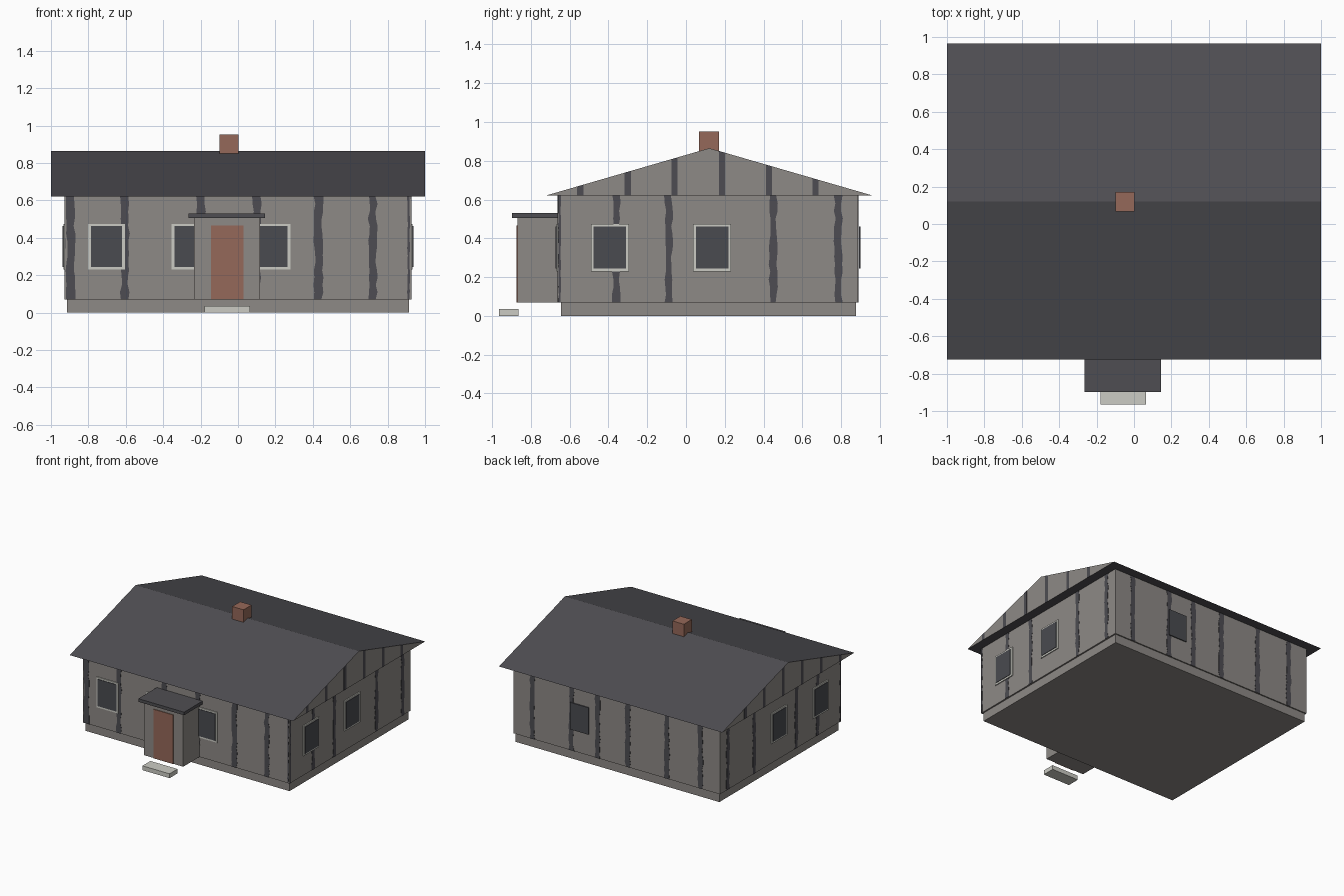
import bpy, bmesh, random
from mathutils import Vector

if "Cube" in bpy.data.objects:
    bpy.data.objects.remove(bpy.data.objects["Cube"])

random.seed(4)


def material(name, rgb):
    m = bpy.data.materials.new(name)
    m.diffuse_color = (*rgb, 1)
    m.use_nodes = True
    m.node_tree.nodes["Principled BSDF"].inputs["Base Color"].default_value = m.diffuse_color
    return m


WALL = material("weathered grey wall", (0.27, 0.252, 0.237))
DARK = material("dark plank gap", (0.075, 0.073, 0.085))
ROOF = material("charcoal roof", (0.078, 0.076, 0.085))
BRICK = material("reddish brown", (0.30, 0.14, 0.10))
PALE = material("pale trim", (0.60, 0.60, 0.55))
GLASS = material("window glass", (0.068, 0.070, 0.080))


def finish(name, bm, *mats):
    bmesh.ops.recalc_face_normals(bm, faces=bm.faces)
    me = bpy.data.meshes.new(name)
    bm.to_mesh(me)
    bm.free()
    for m in mats:
        me.materials.append(m)
    ob = bpy.data.objects.new(name, me)
    bpy.context.collection.objects.link(ob)
    return ob


def box(name, x, y, z, mat):
    bm = bmesh.new()
    bmesh.ops.create_cube(bm, size=1)
    for v in bm.verts:
        v.co = [(a + b) / 2 + c * (b - a) for c, (a, b) in zip(v.co, (x, y, z))]
    return finish(name, bm, mat)


# Wall frames: (u along the wall, z, distance out) -> world position
X, Y0, Y1, GX = 0.925, -0.66, 0.887, 1.0
SIDES = {
    "front": lambda u, z, d: Vector((u, Y0 - d, z)),
    "back": lambda u, z, d: Vector((u, Y1 + d, z)),
    "right": lambda u, z, d: Vector((X + d, u, z)),
    "left": lambda u, z, d: Vector((-X - d, u, z)),
    "right_gable": lambda u, z, d: Vector((GX - 0.001 + d, u, z)),
    "left_gable": lambda u, z, d: Vector((-GX + 0.001 - d, u, z)),
}


def add_plate(bm, side, outline, d0, d1):
    """Extrude a flat (u, z) outline outwards from a wall."""
    f = SIDES[side]
    face = bm.faces.new([bm.verts.new(f(u, z, d0)) for u, z in outline])
    new = bmesh.ops.extrude_face_region(bm, geom=[face])["geom"]
    shift = f(0, 0, d1) - f(0, 0, d0)
    bmesh.ops.translate(bm, vec=shift, verts=[g for g in new if isinstance(g, bmesh.types.BMVert)])


def rect(u0, u1, z0, z1):
    return [(u0, z0), (u1, z0), (u1, z1), (u0, z1)]


# Plinth and main walls
box("plinth", (-0.913, 0.913), (-0.645, 0.877), (0, 0.07), WALL)
box("walls", (-X, X), (Y0, Y1), (0.07, 0.62), WALL)

# Roof prism: gable ends take the wall colour, slopes and soffit the roof colour
EAVE, RIDGE, YF, YR, YB = 0.62, 0.865, -0.725, 0.12, 0.965
bm = bmesh.new()
end = bm.faces.new([bm.verts.new((-GX, y, z)) for y, z in ((YF, EAVE), (YB, EAVE), (YR, RIDGE))])
new = bmesh.ops.extrude_face_region(bm, geom=[end])["geom"]
bmesh.ops.translate(bm, vec=(2 * GX, 0, 0), verts=[g for g in new if isinstance(g, bmesh.types.BMVert)])
bm.normal_update()
for f in bm.faces:
    f.material_index = 1 if abs(f.normal.x) > 0.9 else 0
finish("roof", bm, ROOF, WALL)


# Ragged dark gaps between the planks, as thin plates
def stripes(side, spots):
    bm = bmesh.new()
    for u, w in spots:
        zs = [0.07 + 0.55 * i / 14 for i in range(15)]
        edge = lambda s: [(u + s * w / 2 + random.uniform(-0.006, 0.006) * min(1, w / 0.03), z) for z in zs]
        add_plate(bm, side, edge(-1) + edge(1)[::-1], -0.002, 0.002)
    finish(side + "_plank_gaps", bm, DARK)


stripes("front", [(u, 0.042) for u in (-0.895, -0.605, -0.197, 0.10, 0.43, 0.72)] + [(0.912, 0.012)])
stripes("back", [(u, 0.042) for u in (-0.75, -0.45, -0.10, 0.17, 0.405, 0.755)])
for side in ("right", "left"):
    stripes(side, [(u, 0.036) for u in (-0.36, -0.09, 0.45, 0.785)] + [(-0.652, 0.012)])


# Straight gaps on the gables, cut off at the slope
def slope_z(y):
    run = (YR - YF) if y < YR else (YB - YR)
    return RIDGE - (RIDGE - EAVE) * abs(y - YR) / run


for side in ("right_gable", "left_gable"):
    bm = bmesh.new()
    for u in (-0.545, -0.30, -0.06, 0.185, 0.428, 0.668):
        a, b = u - 0.016, u + 0.016
        add_plate(bm, side, [(a, EAVE), (b, EAVE), (b, slope_z(b)), (a, slope_z(a))], -0.002, 0.002)
    finish(side + "_gaps", bm, DARK)


# Windows: pale surround plate with the glass slightly proud of it
def window(side, u, framed=True):
    if framed:
        bm = bmesh.new()
        add_plate(bm, side, rect(u - 0.098, u + 0.098, 0.23, 0.475), 0, 0.008)
        finish(side + "_window_frame", bm, PALE)
    bm = bmesh.new()
    add_plate(bm, side, rect(u - 0.083, u + 0.083, 0.244, 0.462), 0.004, 0.012)
    finish(side + "_window_glass", bm, GLASS)


for u in (-0.703, -0.257, 0.182):
    window("front", u)
for side in ("right", "left"):
    for u in (-0.393, 0.135):
        window(side, u)
window("back", 0.328, framed=False)

# Porch with door, flat canopy and step
box("porch", (-0.235, 0.117), (-0.868, -0.65), (0.07, 0.505), WALL)
box("door", (-0.145, 0.03), (-0.873, -0.866), (0.07, 0.467), BRICK)
box("porch_canopy", (-0.265, 0.145), (-0.897, -0.65), (0.505, 0.53), ROOF)
box("step", (-0.18, 0.063), (-0.965, -0.863), (0, 0.035), PALE)

# Chimney
box("chimney", (-0.10, 0.002), (0.068, 0.17), (0.80, 0.952), BRICK)
